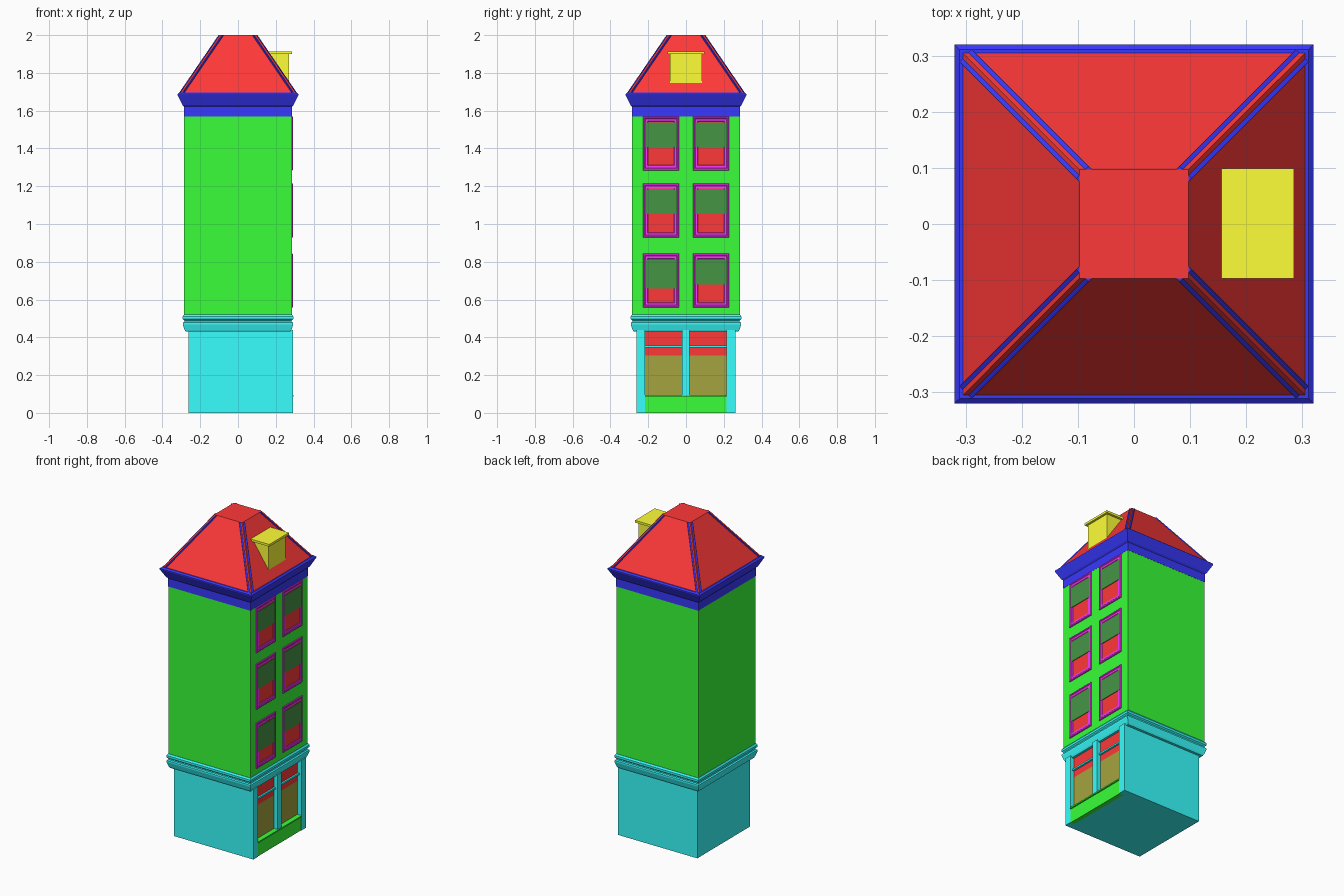
import bpy, bmesh

if "Cube" in bpy.data.objects:
    bpy.data.objects.remove(bpy.data.objects["Cube"])

COLORS = {
    "red": (1, 0.04, 0.04, 1), "green": (0.04, 1, 0.04, 1), "blue": (0.04, 0.04, 1, 1),
    "cyan": (0.04, 1, 1, 1), "magenta": (1, 0.04, 1, 1), "yellow": (1, 1, 0.04, 1),
    "dark_green": (0.06, 0.3, 0.06, 1), "olive": (0.37, 0.37, 0.05, 1),
}
MATS = {}
for key, rgba in COLORS.items():
    MATS[key] = bpy.data.materials.new(key)
    MATS[key].diffuse_color = rgba


def finish(name, bm, color):
    bmesh.ops.recalc_face_normals(bm, faces=bm.faces)
    me = bpy.data.meshes.new(name)
    bm.to_mesh(me)
    bm.free()
    me.materials.append(MATS[color])
    ob = bpy.data.objects.new(name, me)
    bpy.context.collection.objects.link(ob)
    return ob


def loft(name, color, rings, closed=False):
    """Skin a list of vertex rings; cap the ends, or join last to first."""
    bm = bmesh.new()
    rows = [[bm.verts.new(p) for p in ring] for ring in rings]
    n = len(rows[0])
    pairs = list(zip(rows, rows[1:])) + ([(rows[-1], rows[0])] if closed else [])
    for a, b in pairs:
        for i in range(n):
            j = (i + 1) % n
            bm.faces.new((a[i], a[j], b[j], b[i]))
    if not closed:
        bm.faces.new(rows[0])
        bm.faces.new(rows[-1])
    return finish(name, bm, color)


def rect(x0, x1, y0, y1, z):
    return [(x0, y0, z), (x1, y0, z), (x1, y1, z), (x0, y1, z)]


def box(name, color, x0, x1, y0, y1, z0, z1):
    return loft(name, color, [rect(x0, x1, y0, y1, z0), rect(x0, x1, y0, y1, z1)])


def square_profile(name, color, profile):
    """Square tower of (half width, height) steps."""
    return loft(name, color, [rect(-r, r, -r, r, z) for r, z in profile])


# Ground floor core and shop front
box("ground_floor", "cyan", -0.262, 0.26, -0.262, 0.262, 0, 0.44)
for label, y0, y1, z0 in (("left", -0.262, -0.218, 0), ("right", 0.215, 0.262, 0),
                          ("middle", -0.02, 0.018, 0.09)):
    box(f"pilaster_{label}", "cyan", 0.25, 0.29, y0, y1, z0, 0.44)
box("stall_riser", "green", 0.25, 0.287, -0.218, 0.215, 0, 0.088)
box("shop_sill", "green", 0.25, 0.295, -0.216, 0.213, 0.088, 0.096)
for label, y0, y1 in (("left", -0.218, -0.02), ("right", 0.018, 0.215)):
    box(f"shop_glass_{label}", "olive", 0.25, 0.264, y0, y1, 0.09, 0.305)
    box(f"shop_transom_glass_{label}", "red", 0.25, 0.264, y0, y1, 0.305, 0.435)
    box(f"shop_transom_bar_{label}", "cyan", 0.25, 0.275, y0, y1, 0.346, 0.356)

# Moulded cornice above the shop
square_profile("shop_cornice", "cyan", [
    (0.278, 0.43), (0.283, 0.44), (0.292, 0.468), (0.292, 0.478), (0.284, 0.482),
    (0.284, 0.49), (0.293, 0.497), (0.293, 0.51), (0.286, 0.52)])

# Upper storeys
square_profile("upper_walls", "green", [(0.285, 0.51), (0.285, 1.58)])

# Six windows on the right face
for row, z0 in enumerate((0.557, 0.928, 1.284)):
    z1 = z0 + 0.286
    for col, y0, y1 in ((0, -0.228, -0.036), (1, 0.036, 0.228)):
        tag = f"{row}_{col}"
        steps = [(0, 0.28), (0, 0.289), (0.003, 0.292), (0.009, 0.292), (0.013, 0.289),
                 (0.025, 0.289), (0.028, 0.2855), (0.028, 0.28)]
        loft(f"window_frame_{tag}", "magenta",
             [[(x, y0 + d, z0 + d), (x, y1 - d, z0 + d),
               (x, y1 - d, z1 - d), (x, y0 + d, z1 - d)] for d, x in steps], closed=True)
        box(f"window_pane_{tag}", "red", 0.28, 0.2865,
            y0 + 0.026, y1 - 0.026, z0 + 0.02, z1 - 0.026)
        drop = 0.152 if (row, col) == (0, 0) else 0.13
        box(f"window_blind_{tag}", "dark_green", 0.28, 0.2902,
            y0 + 0.012, y1 - 0.012, z1 - 0.032 - drop, z1 - 0.032)

# Eaves moulding and roof
square_profile("eaves", "blue", [
    (0.286, 1.57), (0.286, 1.622), (0.294, 1.63), (0.32, 1.682), (0.32, 1.688),
    (0.311, 1.696)])
square_profile("roof", "red", [(0.309, 1.69), (0.097, 2.0)])

# Hip strips along the four roof corners
for sx in (-1, 1):
    for sy in (-1, 1):
        rings = []
        for r, z in ((0.309, 1.69), (0.097, 2.0)):
            outline = [(r, r - 0.022), (r + 0.006, r - 0.016), (r - 0.016, r + 0.006),
                       (r - 0.022, r), (r - 0.022, r - 0.022)]
            rings.append([(sx * x, sy * y, z) for x, y in outline])
        side = ("left" if sx < 0 else "right") + ("_front" if sy < 0 else "_back")
        loft(f"roof_hip_{side}", "blue", rings)

# Chimney: shaft with its underside following the roof slope, and a thin cap
base = [(0.168, -0.084, 1.875), (0.271, -0.084, 1.735),
        (0.271, 0.084, 1.735), (0.168, 0.084, 1.875)]
loft("chimney", "yellow", [base, rect(0.168, 0.271, -0.084, 0.084, 1.9)])
box("chimney_cap", "yellow", 0.156, 0.285, -0.097, 0.099, 1.9, 1.914)

for m in bpy.data.materials:
    if m.users and not m.is_grease_pencil:
        m.use_nodes = True
        m.node_tree.nodes["Principled BSDF"].inputs["Base Color"].default_value = m.diffuse_color
